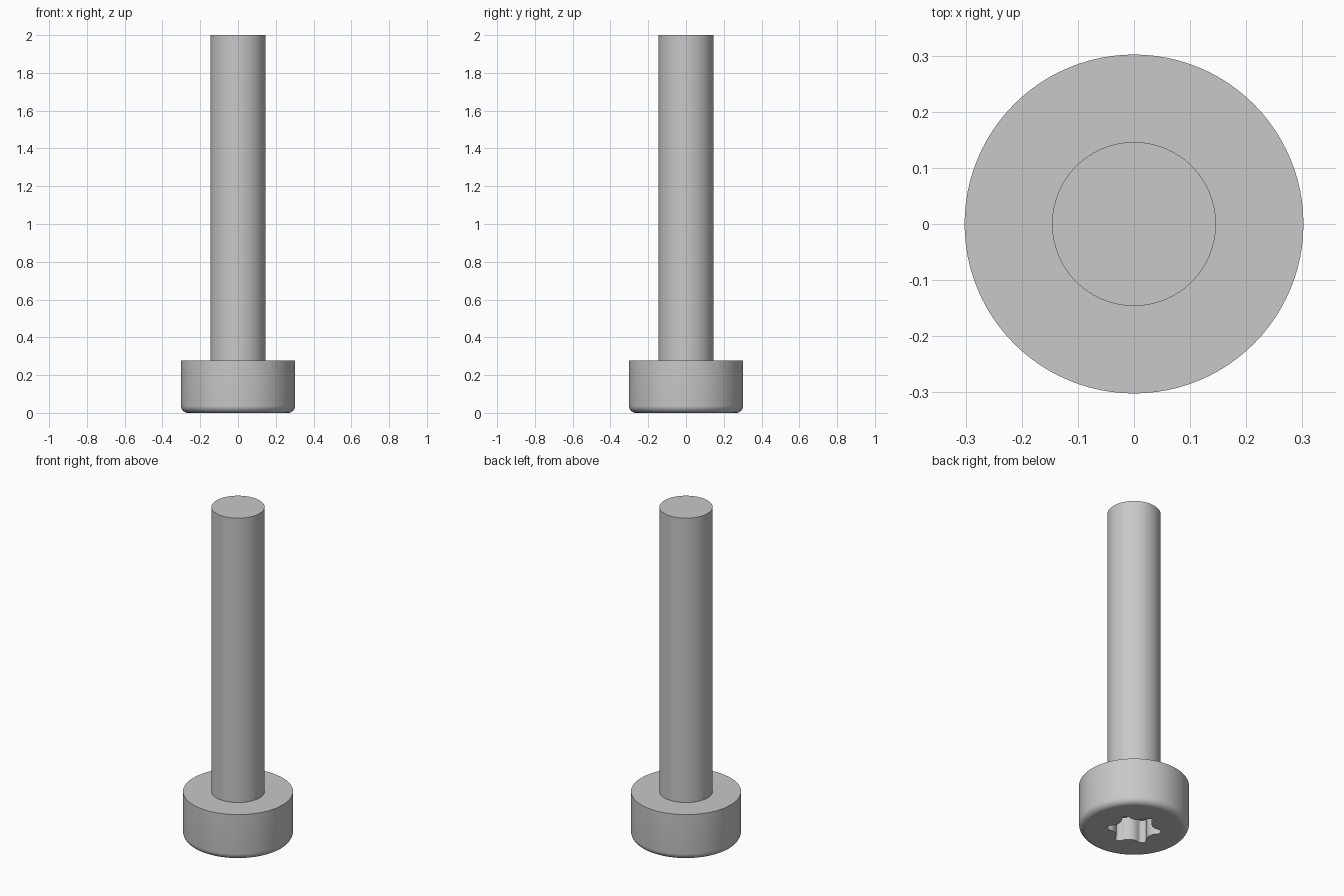
import bpy, bmesh
from math import sin, cos, pi, radians
from mathutils import Vector, Matrix

cube = bpy.data.objects.get("Cube")
if cube:
    bpy.data.objects.remove(cube)

HEAD_R, HEAD_H, FILLET = 0.302, 0.277, 0.038
SHAFT_R, LENGTH = 0.146, 2.0
SOCKET_R, SOCKET_DEPTH = 0.15, 0.14

steel = bpy.data.materials.new("steel grey")
steel.use_nodes = True
grey = (0.58, 0.58, 0.58, 1)
steel.diffuse_color = grey
steel.node_tree.nodes["Principled BSDF"].inputs["Base Color"].default_value = grey


def make_object(name, bm):
    bmesh.ops.recalc_face_normals(bm, faces=bm.faces)
    mesh = bpy.data.meshes.new(name)
    bm.to_mesh(mesh)
    bm.free()
    mesh.materials.append(steel)
    obj = bpy.data.objects.new(name, mesh)
    bpy.context.collection.objects.link(obj)
    return obj


def arc(cx, cy, r, start, end, steps):
    """Points on an arc, angles in degrees."""
    angles = [radians(start + (end - start) * i / steps) for i in range(steps + 1)]
    return [Vector((cx + r * cos(a), cy + r * sin(a), 0)) for a in angles]


def lathe(name, profile, segments=96):
    """Stack rings from (radius, height) pairs and cap both ends."""
    bm = bmesh.new()
    rings = [[bm.verts.new((r * cos(2 * pi * i / segments),
                            r * sin(2 * pi * i / segments), z))
              for i in range(segments)] for r, z in profile]
    for low, high in zip(rings, rings[1:]):
        for i in range(segments):
            j = (i + 1) % segments
            bm.faces.new((low[i], low[j], high[j], high[i]))
    bm.faces.new(rings[0])
    bm.faces.new(rings[-1])
    return make_object(name, bm)


# Screw body: rounded head rim, flat shoulder, plain shaft
rim = arc(HEAD_R - FILLET, FILLET, FILLET, -90, 0, 8)
screw = lathe("screw", [(p.x, p.y) for p in rim] + [
    (HEAD_R, HEAD_H), (SHAFT_R, HEAD_H), (SHAFT_R, LENGTH)])

# Six-lobed socket cutter: each lobe is a convex tip and a concave flute
flute_r = 1.144
lobe = arc(0.84, 0, 0.16, -75.2, 75.2, 8)[:-1]
lobe += arc(flute_r * cos(pi / 6), flute_r * sin(pi / 6), 0.43, 255.2, 164.8, 8)[:-1]
bm = bmesh.new()
outline = []
for k in range(6):
    turn = Matrix.Rotation(pi / 2 + k * pi / 3, 3, 'Z')
    for p in lobe:
        q = turn @ p * SOCKET_R
        outline.append(bm.verts.new((q.x, q.y, -0.1)))
base = bm.faces.new(outline)
extruded = bmesh.ops.extrude_face_region(bm, geom=[base])["geom"]
bmesh.ops.translate(bm, vec=(0, 0, 0.1 + SOCKET_DEPTH),
                    verts=[v for v in extruded if isinstance(v, bmesh.types.BMVert)])
cutter = make_object("socket_cutter", bm)
cutter.hide_render = True

# Cut the socket into the head
cut = screw.modifiers.new("socket", 'BOOLEAN')
cut.operation = 'DIFFERENCE'
cut.solver = 'EXACT'
cut.object = cutter
bpy.ops.object.select_all(action='DESELECT')
bpy.context.view_layer.objects.active = screw
screw.select_set(True)
bpy.ops.object.modifier_apply(modifier=cut.name)
bpy.data.objects.remove(cutter)

# Smooth round walls, flat end faces
bpy.ops.object.shade_smooth_by_angle(angle=radians(35))
for face in screw.data.polygons:
    if abs(face.normal.z) > 0.999:
        face.use_smooth = False
